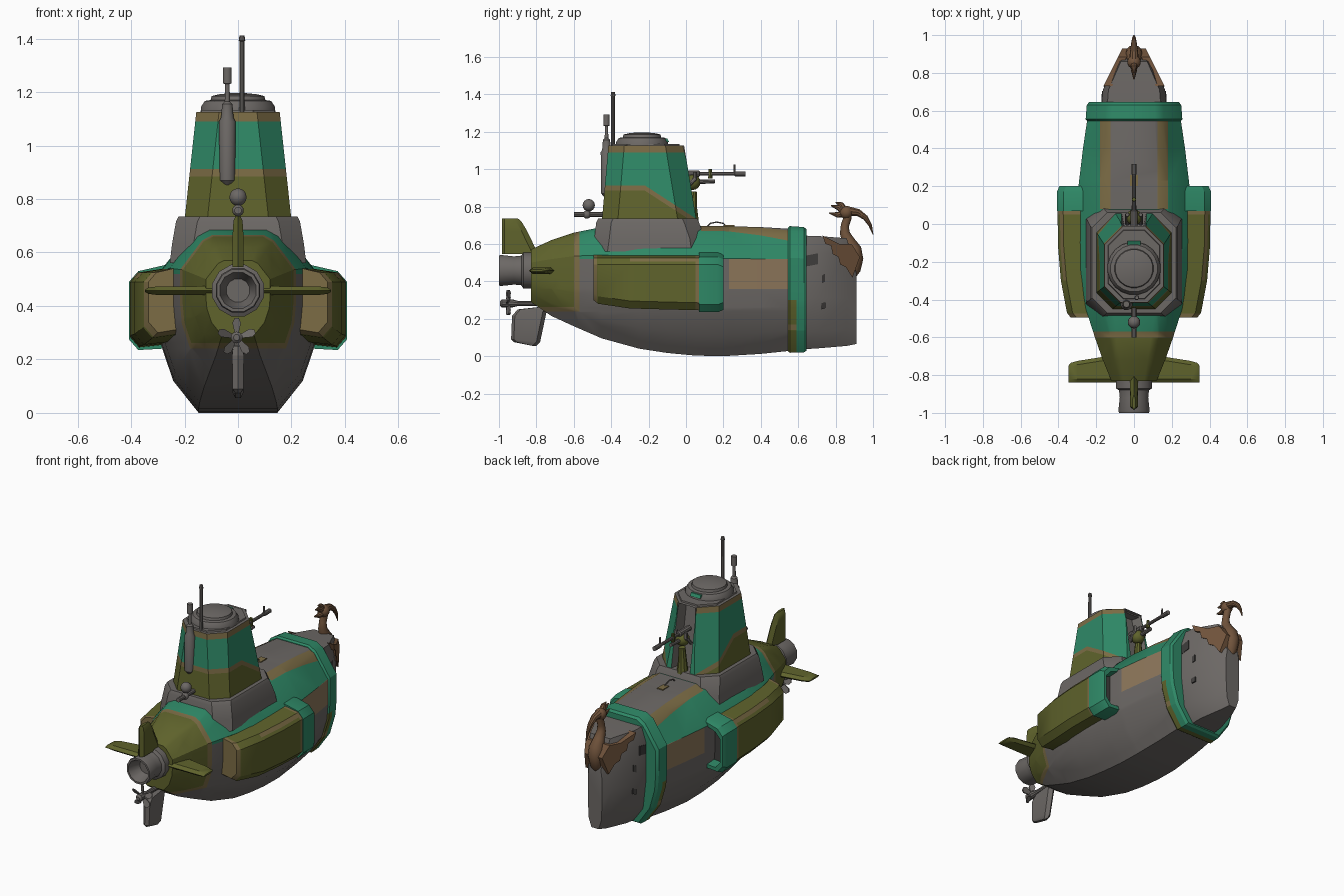
import bpy, bmesh, math
from mathutils import Vector

if "Cube" in bpy.data.objects:
    bpy.data.objects.remove(bpy.data.objects["Cube"])

COLS = {"grey": (.15, .138, .13), "teal": (.028, .25, .135), "olive": (.115, .125, .025),
        "border_tan": (.2, .15, .06), "brown": (.165, .088, .045), "light_tan": (.27, .185, .105),
        "dark": (.05, .047, .045)}
NAMES = list(COLS)
MATS = []
for n, c in COLS.items():
    m = bpy.data.materials.new(n)
    m.diffuse_color = (*c, 1)
    m.use_nodes = True
    m.node_tree.nodes["Principled BSDF"].inputs["Base Color"].default_value = m.diffuse_color
    MATS.append(m)


def finish(name, bm, col, angle=32, cuts=(), rule=None):
    """cut along colour borders, colour the faces, make the object"""
    for co, no in cuts:
        bmesh.ops.bisect_plane(bm, geom=bm.verts[:] + bm.edges[:] + bm.faces[:], plane_co=co, plane_no=no)
    bmesh.ops.recalc_face_normals(bm, faces=bm.faces)
    for f in bm.faces:
        f.material_index = NAMES.index(rule(f.calc_center_median(), f.normal) if rule else col)
    me = bpy.data.meshes.new(name)
    bm.to_mesh(me)
    bm.free()
    for m in MATS:
        me.materials.append(m)
    me.shade_smooth()
    me.set_sharp_from_angle(angle=math.radians(angle))
    ob = bpy.data.objects.new(name, me)
    bpy.context.collection.objects.link(ob)
    return ob


def loft(name, rings, col="grey", **kw):
    bm = bmesh.new()
    vs = [[bm.verts.new(p) for p in r] for r in rings]
    n = len(vs[0])
    for a, b in zip(vs, vs[1:]):
        for i in range(n):
            bm.faces.new((a[i], a[(i + 1) % n], b[(i + 1) % n], b[i]))
    bm.faces.new(vs[0])
    bm.faces.new(vs[-1])
    return finish(name, bm, col, **kw)


def plate(name, yz, x, t, col):
    """side profile with thickness t about x"""
    return loft(name, [[(x + s * t / 2, y, z) for y, z in yz] for s in (-1, 1)], col)


def tube(name, pts, col="grey", n=10, x=0.0):
    """round tube along (y, z, radius) points"""
    rings = []
    for i, (y, z, r) in enumerate(pts):
        a, b = pts[max(i - 1, 0)], pts[min(i + 1, len(pts) - 1)]
        d = Vector((0, b[0] - a[0], b[1] - a[1]))
        if d.length < 1e-6:
            d = Vector((0, 1, 0))
        v = d.normalized().cross(Vector((1, 0, 0)))
        rings.append([Vector((x + r * math.cos(t), y, z)) + v * r * math.sin(t)
                      for t in (2 * math.pi * k / n for k in range(n))])
    return loft(name, rings, col)


def lathe(name, prof, axis, cx, c2, col="grey", n=16):
    """rings (radius, position) along y or z"""
    rings = []
    for r, p in prof:
        ring = []
        for k in range(n):
            t = 2 * math.pi * (k + .5) / n
            u, v = r * math.cos(t), r * math.sin(t)
            ring.append((cx + u, p, c2 + v) if axis == "y" else (cx + u, c2 + v, p))
        rings.append(ring)
    return loft(name, rings, col)


def ball(name, loc, r, col="grey"):
    bm = bmesh.new()
    bmesh.ops.create_uvsphere(bm, u_segments=14, v_segments=8, radius=r)
    bmesh.ops.translate(bm, verts=bm.verts, vec=loc)
    return finish(name, bm, col, angle=60)


def section(prof, y, w, zb, zt):
    half = [(w * a, y, zb + (zt - zb) * b) for a, b in prof]
    return half + [(-p[0], p[1], p[2]) for p in reversed(half)]


Y, Z, X = (0, 1, 0), (0, 0, 1), (1, 0, 0)
HULL = [(.5, 0), (.82, .17), (.97, .36), (1, .5), (1, .75), (.62, .96), (.44, 1)]


# main hull
def hull_rule(c, n):
    if c.y < -.57:
        if c.z < .24:
            return "grey"
        return "border_tan" if c.y > -.6 or c.z < .262 else "olive"
    if c.z > .52:
        if c.y > .08 and abs(c.x) < .125:
            return "grey"
        return "border_tan" if c.y > .08 and abs(c.x) < .18 else "teal"
    return "light_tan" if c.y > .23 and c.z > .36 else "grey"


st = [(-.83, .12, .29, .57), (-.72, .165, .215, .62), (-.6, .207, .16, .66), (-.45, .255, .095, .69),
      (-.25, .287, .04, .695), (-.1, .295, .017, .695), (.05, .296, .003, .695), (.2, .294, 0, .695),
      (.4, .27, .012, .69), (.57, .245, .03, .68)]
loft("hull", [section(HULL, *s) for s in st], rule=hull_rule,
     cuts=[((0, y, 0), Y) for y in (-.6, -.57, .08, .23)] + [((0, 0, z), Z) for z in (.24, .262, .36, .52)]
     + [((x, 0, 0), X) for x in (-.18, -.125, .125, .18)])

# collar ring
loft("collar_ring", [section(HULL, *s) for s in ((.545, .247, .025, .685), (.555, .256, .018, .695),
                                                 (.63, .25, .02, .69), (.645, .238, .03, .678))],
     cuts=[((0, .59, 0), Y), ((0, 0, .3), Z), ((0, 0, .14), Z), ((0, 0, .17), Z)],
     rule=lambda c, n: "teal" if c.y > .59 or c.z > .3 else ("border_tan" if .14 < c.z < .17 else "olive"))

# bow
BOW = [(.5, 0), (.88, .15), (1, .45), (1, .85), (.82, 1)]
loft("bow", [section(BOW, *s) for s in ((.6, .175, .035, .645), (.71, .165, .042, .642), (.86, .085, .055, .63),
                                        (.912, .05, .065, .44))])
for s, side in ((1, "right"), (-1, "left")):
    for i, (y, z, w, h) in enumerate([(.675, .515, .06, .07), (.735, .415, .016, .05), (.735, .27, .02, .04)]):
        x = .167 if y < .71 else .1525
        pts = [(y - w / 2, z - h / 2), (y + w / 2, z - h / 3), (y + w / 2, z + h / 2), (y - w / 2, z + h / 3)]
        k = -.02 if y < .71 else -.53
        loft(f"bow_opening_{side}_{i}", [[(s * (x + k * (a - y) + d), a, b) for a, b in pts]
                                         for d in (-.004, .004)], "dark")

# side pods with intakes
for s, side in ((1, "right"), (-1, "left")):
    rings = [[(s * a, y, b) for a, b in ((.18, lo + .02), (xo - .035, lo), (xo, lo + .04), (xo, .49),
                                         (xo - .03, .525), (.18, .555))]
             for y, xo, lo in ((-.495, .335, .3), (-.47, .355, .28), (-.3, .387, .255), (-.12, .402, .25),
                               (.08, .405, .245))]
    loft(f"side_pod_{side}", rings, cuts=[((0, .05, 0), Y), ((0, -.475, 0), Y), ((0, 0, .505), Z)],
         rule=lambda c, n: "border_tan" if c.y > .05 or c.y < -.475 or (c.z > .505 and abs(n.z) < .72
                                                                       and abs(c.x) > .36) else "olive")
    rings = []
    for y, d, xo in ((.07, 0, .408), (.17, 0, .408), (.2, .012, .395), (.2, .035, .38), (.13, .04, .375)):
        rings.append([(s * a, y, b) for a, b in ((.2 + d, .245 + d), (xo - .035, .235 + d), (xo, .275 + d),
                                                 (xo, .49 - d), (xo - .035, .53 - d), (.2 + d, .57 - d))])
    loft(f"intake_{side}", rings, rule=lambda c, n: "dark" if n.y > .9 and c.y < .15 else "teal")

# tower base
def octa(z, w, y0, y1, cr, cf):
    h = [(w - cr, y0), (w, y0 + cr), (w, y1 - cf), (w - cf, y1)]
    return [(x, y, z) for x, y in h] + [(-x, y, z) for x, y in reversed(h)]


loft("tower_base", [octa(.56, .255, -.5, .11, .08, .08), octa(.63, .247, -.49, .1, .08, .08),
                    octa(.715, .232, -.48, .07, .08, .08), octa(.735, .222, -.47, .06, .08, .08)])


# tower with a recess in its front
def tower_ring(z, w, y0, y1):
    h = [(w - .085, y0), (w, y0 + .085), (w, y1 - .1), (w - .1, y1), (.065, y1), (.05, y1 - .07)]
    return [(x, y, z) for x, y in h] + [(-x, y, z) for x, y in reversed(h)]


def tower_rule(c, n):
    if n.z > .9 or (abs(c.x) < .062 and c.y > -.15):
        return "grey"
    if c.z > 1.09:
        return "border_tan"
    b = min(.885, .885 - .65 * (c.y + .22))
    return "olive" if c.z < b else "border_tan" if c.z < b + .028 else "teal"


slope = Vector((0, .65, 1))
loft("tower", [tower_ring(.72, .2, -.45, .057), tower_ring(1.125, .156, -.415, -.01)], rule=tower_rule,
     cuts=[((0, 0, z), Z) for z in (.885, .913, 1.09)] + [((0, -.22, z), slope) for z in (.885, .913)])
loft("tower_roof", [octa(1.115, .14, -.4, -.03, .08, .08), octa(1.133, .135, -.395, -.035, .08, .08)])
lathe("dome", [(.142, 1.12), (.14, 1.145), (.125, 1.167), (.104, 1.17), (.1, 1.185), (.07, 1.192), (.02, 1.197)],
      "z", 0, -.235, n=20)
plate("dome_window", [(-.105, 1.145), (-.09, 1.145), (-.1, 1.163), (-.112, 1.163)], 0, .07, "teal")

# deck gun
tube("gun_pedestal", [(.035, .72, .035), (.035, .8, .025), (.04, .88, .02)], "olive")
ball("gun_mount", (0, .035, .93), .042, "olive")
tube("gun_barrel", [(-.03, .975, .018), (.07, .975, .018), (.075, .975, .01), (.26, .975, .01),
                    (.262, .975, .014), (.318, .975, .014)])
tube("gun_recoil_tube", [(.03, .93, .013), (.155, .935, .011)])
tube("gun_front_sight", [(.26, .975, .006), (.26, 1.025, .005)])
tube("gun_rear_sight", [(.13, .95, .012), (.13, 1.0, .01)], "olive")
for s in (-1, 1):
    tube("gun_arm", [(.0, .9, .012), (.05, .95, .012), (.05, .985, .01)], x=s * .035)

# deck handle and plate
tube("deck_handle", [(.11, .69, .004), (.13, .71, .004), (.165, .717, .004), (.2, .71, .004), (.22, .69, .004)], n=6)
plate("deck_plate", [(.2, .694), (.26, .694), (.26, .7), (.2, .7)], 0, .04, "border_tan")

# snorkel, antenna and rear winch
lathe("snorkel_tank", [(.012, .85), (.03, .87), (.032, 1.09), (.024, 1.105), (.02, 1.155), (.01, 1.165),
                       (.009, 1.23), (.017, 1.232), (.017, 1.292)], "z", -.04, -.425, n=12)
lathe("antenna", [(.011, 1.1), (.01, 1.39), (.013, 1.392), (.01, 1.412)], "z", .015, -.39, n=10)
tube("rear_bar", [(-.6, .757, .014), (-.44, .757, .014)])
ball("rear_bar_ball", (0, -.53, .757), .022)
tube("rear_post", [(-.52, .75, .01), (-.52, .8, .01)])
ball("rear_ball", (0, -.52, .807), .033)

# tail nozzle, hollow
lathe("tail_nozzle", [(.1, -.82), (.1, -.87), (.082, -.88), (.078, -.92), (.086, -.99), (.082, -1.0), (.07, -1.0),
                      (.045, -.92)], "y", 0, .458, n=12)
# tail fins
loft("top_fin", [[(x * w, y, z) for x, y, z in ((-1, -.97, z0), (0, -.985, z0), (1, -.97, z0), (1, y1 - .03, z0),
                                                (0, y1, z0), (-1, y1 - .03, z0))]
                 for w, y1, z0 in ((.02, -.79, .545), (.02, -.85, .67), (.017, -.88, .72), (.008, -.9, .737))], "olive")
for s in (-1, 1):
    loft("side_fin", [[(s * x, y, .457 + z * t) for y, z in ((-.84, 0), (-.82, 1), (y1 - .02, 1), (y1, 0),
                                                           (y1 - .02, -1), (-.82, -1))]
                      for x, y1, t in ((.08, -.69, .017), (.3, -.725, .016), (.335, -.735, .012), (.347, -.75, .005))],
         "olive")
# lower rudder
loft("lower_rudder", [[(x * w, y, z) for x, (y, z) in zip((-1, 0, 1, 1, 0, -1), (
    (y0 + .015, z0), (y0, z0), (y0 + .015, z0), (y1 - .02, z1), (y1, z1), (y1 - .02, z1)))]
    for w, y0, z0, y1, z1 in ((.01, -.92, .075, -.8, .055), (.02, -.935, .09, -.78, .075),
                              (.022, -.93, .215, -.745, .24), (.018, -.9, .25, -.7, .27))])
# propeller
lathe("propeller_hub", [(.012, -.995), (.022, -.985), (.022, -.93), (.014, -.9), (.014, -.8)], "y", -.005, .282, n=10)
for k in range(5):
    t = math.radians(90 + 72 * k)
    r, q = Vector((math.cos(t), 0, math.sin(t))), Vector((-math.sin(t), .6, math.cos(t)))
    c = Vector((-.005, -.95, .282))
    loft("propeller_blade", [[c + r * a + q * b + Vector((0, d, 0)) for a, b in (
        (.01, -.006), (.055, -.016), (.072, -.008), (.072, .008), (.055, .016), (.01, .006))] for d in (-.004, .004)])

# bird figurehead
tube("bird_body", [(.885, .41, .012), (.895, .46, .038), (.9, .52, .048), (.893, .57, .045), (.868, .615, .034),
                   (.848, .66, .026), (.85, .7, .022), (.862, .735, .022), (.858, .775, .028)], "brown", 12)
ball("bird_head", (0, .857, .768), .036, "brown")
tube("bird_beak", [(.87, .775, .026), (.92, .768, .02), (.96, .74, .015), (.985, .7, .01), (1.0, .65, .002)], "brown")
for y, z in ((.775, .805), (.765, .765), (.8, .822)):
    tube("bird_crest", [(.855, .765, .022), ((.855 + y) / 2, z - .01, .015), (y, z, .003)], "brown", 8)
WING = [(.93, .53), (.885, .6), (.82, .6), (.73, .645), (.745, .6), (.775, .59), (.785, .545), (.815, .53),
        (.825, .49), (.855, .475), (.89, .42)]
for s in (-1, 1):
    loft("bird_wing", [[(s * (.135 - (y - .76) * .5 + d), y, z) for y, z in WING] for d in (-.035, .012)], "brown")
